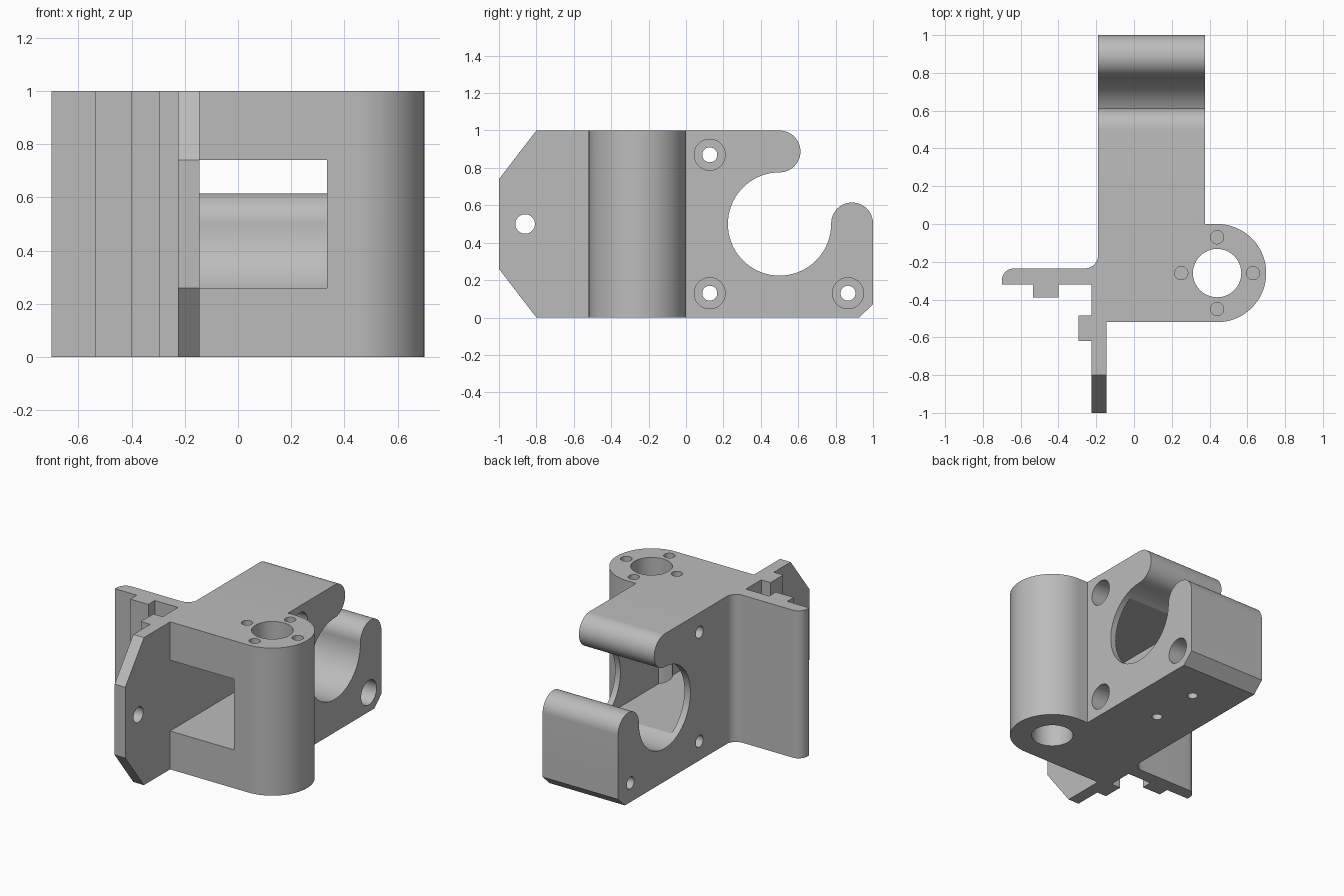
import bpy, bmesh, math

if "Cube" in bpy.data.objects:
    bpy.data.objects.remove(bpy.data.objects["Cube"], do_unlink=True)

grey = bpy.data.materials.new("plain grey")
grey.use_nodes = True
grey.diffuse_color = (0.5, 0.5, 0.5, 1)
grey.node_tree.nodes["Principled BSDF"].inputs["Base Color"].default_value = (0.5, 0.5, 0.5, 1)


def arc(cx, cy, r, start, end, steps=24):
    """Points along a circular arc, angles in degrees."""
    angles = [math.radians(start + (end - start) * i / steps) for i in range(steps + 1)]
    return [(cx + r * math.cos(a), cy + r * math.sin(a)) for a in angles]


def prism(name, outline, axis, low, high):
    """Extrude a 2D outline along x (outline in y, z) or z (outline in x, y)."""
    place = (lambda p, t: (t, p[0], p[1])) if axis == "x" else (lambda p, t: (p[0], p[1], t))
    bm = bmesh.new()
    face = bm.faces.new([bm.verts.new(place(p, low)) for p in outline])
    grown = bmesh.ops.extrude_face_region(bm, geom=[face])["geom"]
    move = (high - low, 0, 0) if axis == "x" else (0, 0, high - low)
    bmesh.ops.translate(bm, vec=move, verts=[v for v in grown if isinstance(v, bmesh.types.BMVert)])
    bmesh.ops.remove_doubles(bm, verts=bm.verts, dist=0.0005)
    bmesh.ops.recalc_face_normals(bm, faces=bm.faces)
    mesh = bpy.data.meshes.new(name)
    bm.to_mesh(mesh)
    bm.free()
    mesh.materials.append(grey)
    obj = bpy.data.objects.new(name, mesh)
    bpy.context.collection.objects.link(obj)
    return obj


def combine(target, tool, operation):
    """Apply a boolean and discard the tool."""
    tool.hide_render = True
    bpy.context.view_layer.objects.active = target
    mod = target.modifiers.new(operation, "BOOLEAN")
    mod.operation, mod.object, mod.solver = operation, tool, "EXACT"
    bpy.ops.object.modifier_apply(modifier=mod.name)
    bpy.data.objects.remove(tool, do_unlink=True)


def drill(a, b, r, axis, low, high):
    hole = prism("hole_cutter", arc(a, b, r, 0, 360, 40)[:-1], axis, low, high)
    combine(bracket, hole, "DIFFERENCE")


# Plan outline: arm, motor boss, front plate and side flange with their ribs
plan = [(-0.19, 1.1), (0.375, 1.1), (0.375, 0)]
plan = plan + arc(0.44, -0.26, 0.26, 90, -90, 40)
plan += [(-0.145, -0.52), (-0.145, -1.1), (-0.225, -1.1), (-0.225, -0.62),
         (-0.295, -0.62), (-0.295, -0.485), (-0.225, -0.485), (-0.225, -0.32),
         (-0.4, -0.32), (-0.4, -0.39), (-0.535, -0.39), (-0.535, -0.32), (-0.7, -0.32)]
plan += arc(-0.635, -0.3, 0.065, 180, 90, 10)
plan += arc(-0.26, -0.165, 0.07, -90, 0, 10)
bracket = prism("mounting_bracket", plan, "z", 0, 1)

# Side outline: chamfered plate, open round clamp and rounded hook
side = [(-0.8, 0), (0.925, 0), (1, 0.07)]
side += arc(0.888, 0.503, 0.112, 0, 180)
side += arc(0.5, 0.5, 0.276, 0, -270, 54)
side += arc(0.5, 0.888, 0.112, -90, 90)
side += [(-0.8, 1), (-1, 0.74), (-1, 0.26)]
combine(bracket, prism("side_profile", side, "x", -1, 1), "INTERSECT")

# Rectangular tunnel from the front face into the clamp
window = [(-0.145, -0.6), (0.335, -0.6), (0.335, 0.45), (-0.145, 0.45)]
combine(bracket, prism("window_cutter", window, "z", 0.26, 0.74), "DIFFERENCE")

# Shaft bore with its ring of blind screw holes
drill(0.44, -0.26, 0.128, "z", -0.1, 1.1)
for x, y in arc(0.44, -0.26, 0.19, 0, 270, 3):
    drill(x, y, 0.035, "z", 0.8, 1.1)

# Counterbored screw holes through the arm
for y, z in [(0.127, 0.13), (0.127, 0.87), (0.866, 0.13)]:
    drill(y, z, 0.04, "x", -0.4, 0.5)
    drill(y, z, 0.083, "x", -0.03, 0.5)

# Hole in the front plate, blind holes under the clamp
drill(-0.86, 0.5, 0.052, "x", -0.4, 0)
for y in (0.33, 0.67):
    drill(0.092, y, 0.032, "z", -0.1, 0.2)

bpy.ops.object.select_all(action="DESELECT")
bracket.select_set(True)
bpy.context.view_layer.objects.active = bracket
bpy.ops.object.shade_smooth_by_angle(angle=math.radians(25))
